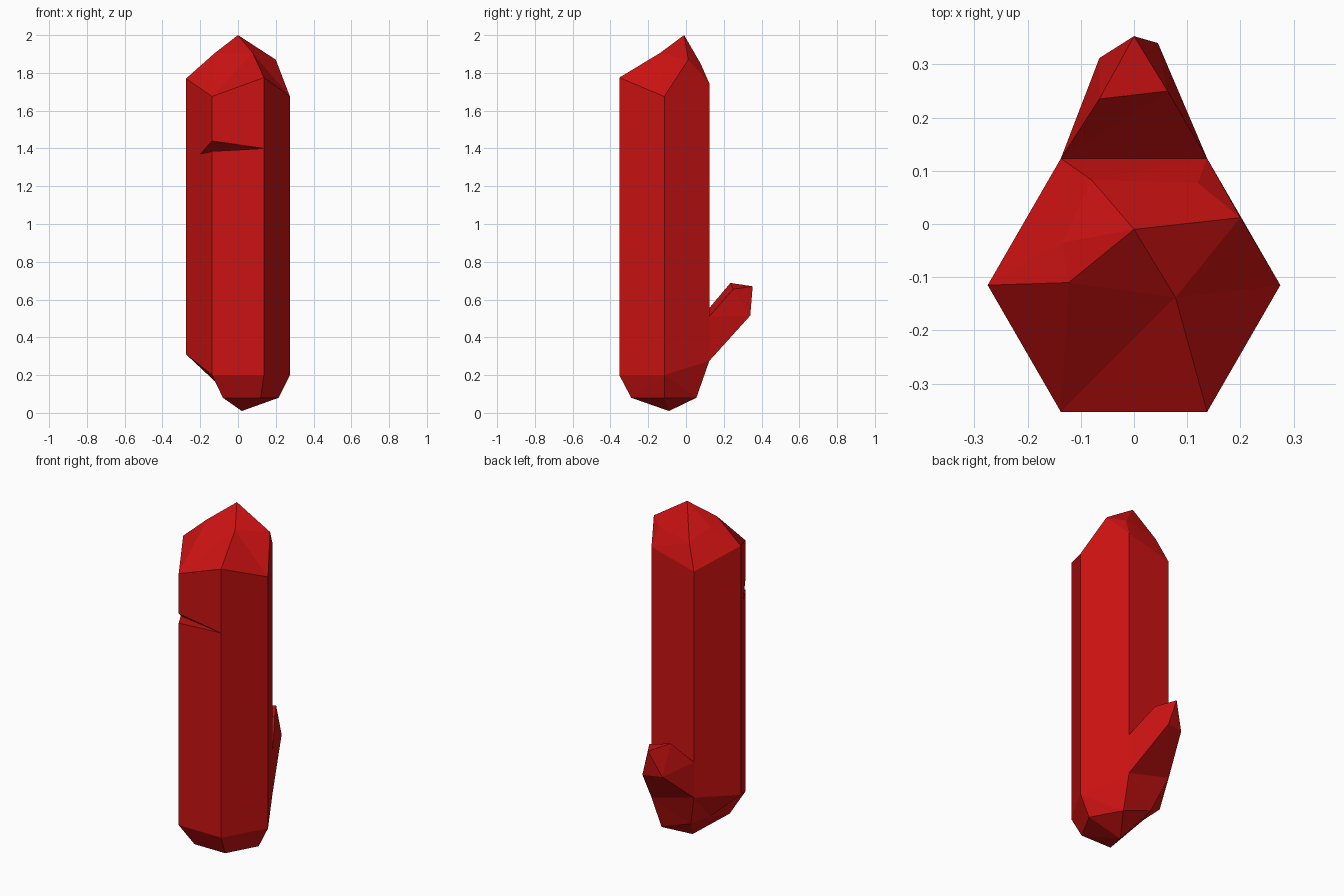
import bpy
import bmesh
from math import cos, sin, pi
from mathutils import Vector

default = bpy.data.objects.get("Cube")
if default:
    bpy.data.objects.remove(default, do_unlink=True)

red = bpy.data.materials.new("crystal_red")
red.use_nodes = True
red.diffuse_color = (0.6, 0.006, 0.006, 1)
red.node_tree.nodes["Principled BSDF"].inputs["Base Color"].default_value = red.diffuse_color


def loft(name, rings, first_tip=None, last_tip=None):
    """Join matching rings with quads; close each end with a fan or a flat face."""
    bm = bmesh.new()
    loops = [[bm.verts.new(p) for p in ring] for ring in rings]
    n = len(loops[0])
    for a, b in zip(loops, loops[1:]):
        for i in range(n):
            j = (i + 1) % n
            bm.faces.new((a[i], a[j], b[j], b[i]))
    for loop, tip in ((loops[0], first_tip), (loops[-1], last_tip)):
        if tip is None:
            bm.faces.new(loop)
        else:
            t = bm.verts.new(tip)
            for i in range(n):
                bm.faces.new((loop[i], loop[(i + 1) % n], t))
    bmesh.ops.triangulate(bm, faces=bm.faces[:])
    bmesh.ops.recalc_face_normals(bm, faces=bm.faces[:])
    mesh = bpy.data.meshes.new(name)
    bm.to_mesh(mesh)
    bm.free()
    mesh.materials.append(red)
    obj = bpy.data.objects.new(name, mesh)
    bpy.context.collection.objects.link(obj)
    return obj


# Hexagonal prism corners, counter-clockwise from the +x corner
RADIUS, CENTRE_Y = 0.275, -0.115
corners = [(RADIUS * cos(i * pi / 3), CENTRE_Y + RADIUS * sin(i * pi / 3)) for i in range(6)]


def corner_ring(heights):
    return [(x, y, z) for (x, y), z in zip(corners, heights)]


# Main crystal: chipped foot, prism and uneven faceted point
foot = [(0.215, -0.115, 0.08), (0.12, 0.055, 0.08), (-0.07, 0.055, 0.15),
        (-0.115, -0.06, 0.16), (-0.08, -0.29, 0.08), (0.12, -0.29, 0.08)]
shoulder = [(0.2, 0.012, 1.87), (0.12, 0.077, 1.85), (-0.08, 0.083, 1.81),
            (-0.135, -0.035, 1.875), (-0.123, -0.11, 1.905), (0.078, -0.138, 1.905)]
crystal = loft("main_crystal",
               [foot,
                corner_ring((0.2, 0.275, 0.347, 0.31, 0.2, 0.2)),
                corner_ring((1.675, 1.745, 1.672, 1.77, 1.675, 1.775)),
                shoulder],
               first_tip=(0.02, -0.09, 0.01), last_tip=(0, -0.01, 2))

# Wedge-shaped crack across the front corner
inner_a, inner_b = Vector((0.1375, -0.353, 1.40)), Vector((-0.2, -0.245, 1.37))
middle = inner_a.lerp(inner_b, 0.82)
lips = [middle + (Vector((-0.1375, -0.353, z)) - middle) * 1.15 for z in (1.44, 1.385)]
cutter = loft("crack_cutter", [[inner_a, inner_b, lips[0]]], last_tip=lips[1])
bm = bmesh.new()
bm.from_mesh(cutter.data)
doubled = [f for f in bm.faces if any(len(e.link_faces) > 2 for e in f.edges)]
bm.free()
cutter.hide_render = True
crack = crystal.modifiers.new("crack", 'BOOLEAN')
crack.operation = 'DIFFERENCE'
crack.solver = 'EXACT'
crack.object = cutter
bpy.context.view_layer.objects.active = crystal
bpy.ops.object.modifier_apply(modifier=crack.name)
bpy.data.objects.remove(cutter, do_unlink=True)

# Side shard growing from the back face
(bx, by), (cx, cy) = corners[1], corners[2]
loft("side_shard",
     [[(cx, cy, 0.555), (bx, by, 0.51), (bx, by, 0.275), (cx, cy, 0.347)],
      [(-0.065, 0.235, 0.688), (0.063, 0.25, 0.655), (0.045, 0.34, 0.515), (-0.065, 0.312, 0.52)]],
     last_tip=(0, 0.353, 0.67))
